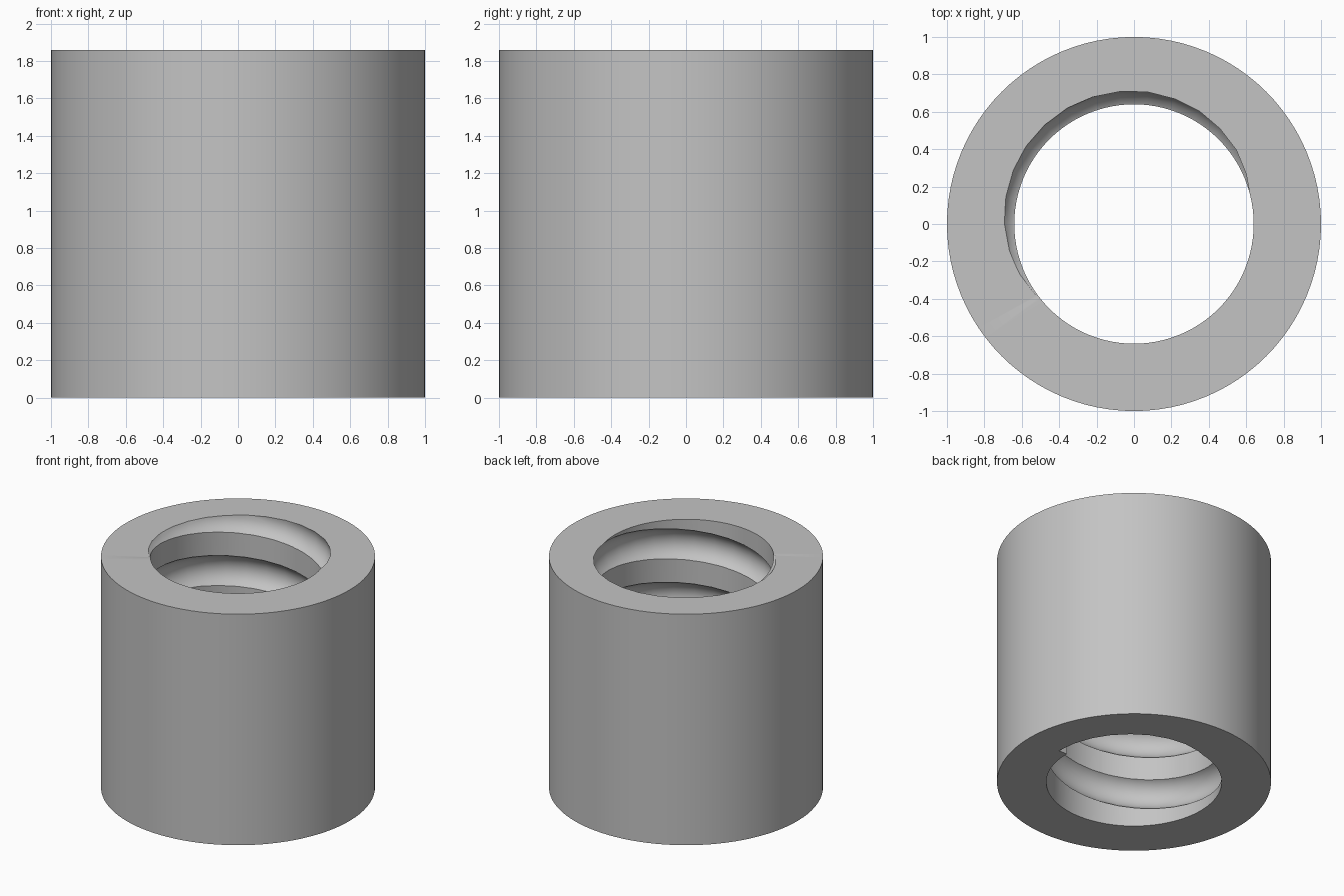
import bpy, bmesh
from math import cos, sin, tau, radians

HEIGHT, OUTER, BORE = 1.86, 1.0, 0.64
PITCH, TURNS, STEPS = 0.43, 5, 30            # internal thread
PATH_R, CUT_R, CUT_SIDES = 0.578, 0.1375, 24  # round thread cutter

default = bpy.data.objects.get("Cube")
if default:
    bpy.data.objects.remove(default)

grey = bpy.data.materials.new("plain_grey")
grey.use_nodes = True
grey.diffuse_color = (0.55, 0.55, 0.55, 1)
grey.node_tree.nodes["Principled BSDF"].inputs["Base Color"].default_value = grey.diffuse_color


def sweep(name, rings, closed):
    """Skin a list of point rings; join the ends or cap them."""
    bm = bmesh.new()
    loops = [[bm.verts.new(p) for p in ring] for ring in rings]
    pairs = list(zip(loops, loops[1:]))
    if closed:
        pairs.append((loops[-1], loops[0]))
    else:
        bm.faces.new(loops[0])
        bm.faces.new(loops[-1])
    for a, b in pairs:
        for i in range(len(a)):
            j = (i + 1) % len(a)
            bm.faces.new((a[i], a[j], b[j], b[i]))
    bmesh.ops.recalc_face_normals(bm, faces=bm.faces)
    mesh = bpy.data.meshes.new(name)
    bm.to_mesh(mesh)
    bm.free()
    mesh.materials.append(grey)
    obj = bpy.data.objects.new(name, mesh)
    bpy.context.collection.objects.link(obj)
    return obj


# Plain sleeve: a rectangle profile revolved around z
profile = [(BORE, 0), (OUTER, 0), (OUTER, HEIGHT), (BORE, HEIGHT)]
SIDES = 96
sleeve = sweep("threaded_sleeve",
               [[(r * cos(tau * k / SIDES), r * sin(tau * k / SIDES), z) for r, z in profile]
                for k in range(SIDES)], True)

# Helical cutter: a circle swept up a right-handed thread from the base
rings = []
for k in range(TURNS * STEPS + 1):
    turn = k / STEPS
    ring = []
    for s in range(CUT_SIDES):
        a = tau * s / CUT_SIDES
        r = PATH_R + CUT_R * cos(a)
        ring.append((r * cos(tau * turn), r * sin(tau * turn), PITCH * turn + CUT_R * sin(a)))
    rings.append(ring)
cutter = sweep("thread_cutter", rings, False)
cutter.hide_render = True

# Cut the rounded thread into the bore
cut = sleeve.modifiers.new("thread", 'BOOLEAN')
cut.operation = 'DIFFERENCE'
cut.solver = 'EXACT'
cut.object = cutter
bpy.context.view_layer.objects.active = sleeve
bpy.ops.object.select_all(action='DESELECT')
sleeve.select_set(True)
bpy.ops.object.modifier_apply(modifier=cut.name)
bpy.data.objects.remove(cutter)

bpy.ops.object.shade_smooth_by_angle(angle=radians(30))
